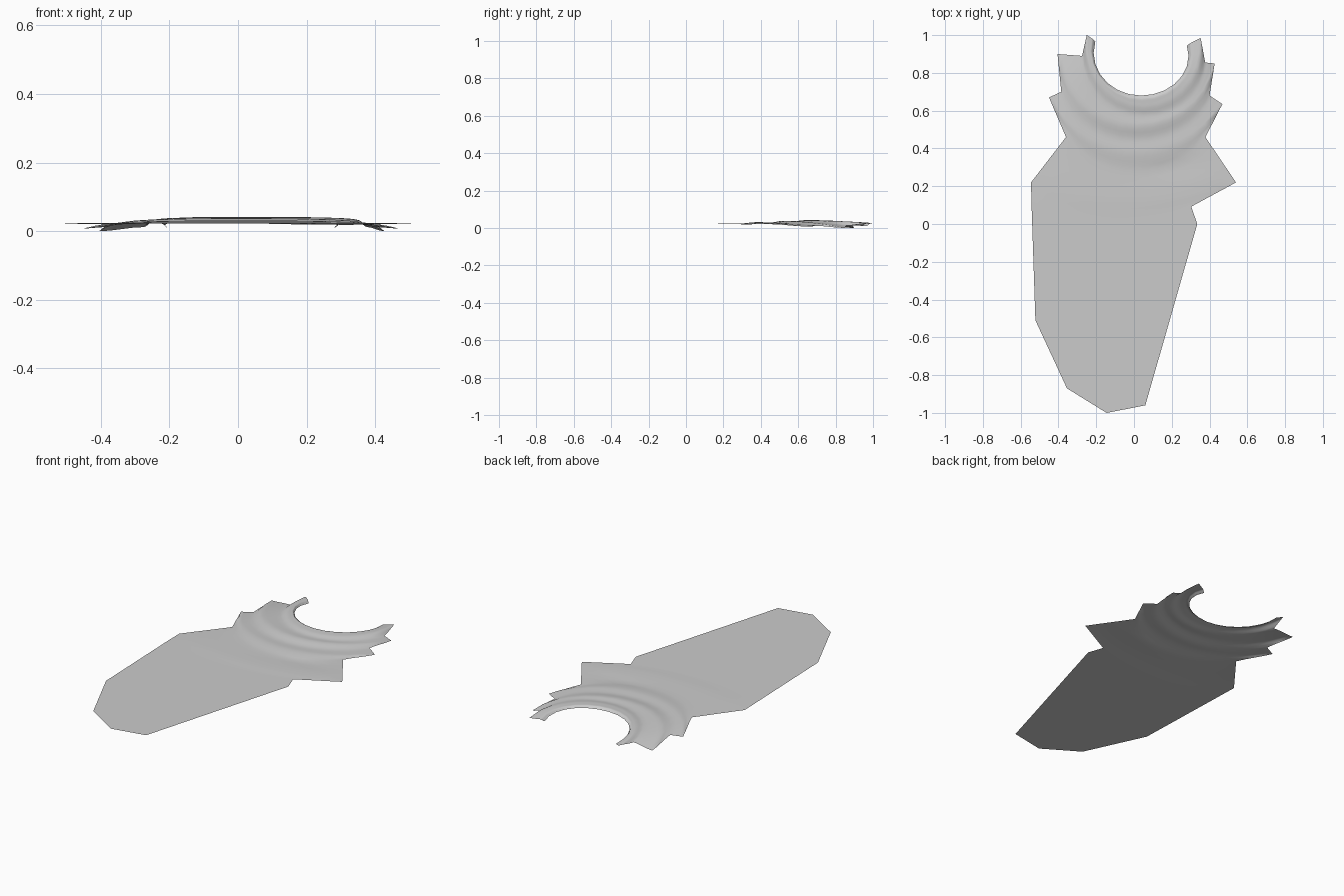
import bpy, bmesh
from math import sin, cos, radians, exp

if "Cube" in bpy.data.objects:
    bpy.data.objects.remove(bpy.data.objects["Cube"])

FLAT = 0.023
COLS, SUB = 14, 4

# Ripple rows: left end, middle y, right end, arc half angle, middle z, end z
ROWS = [
    ((-.205, .965), .680, (.280, .945), 105, .031, .010),
    ((-.222, .982), .662, (.300, .958), 102, .042, .022),
    ((-.250, 1.00), .625, (.353, .985), 98, .041, .026),
    ((-.275, .890), .575, (.377, .855), 90, .034, .012),
    ((-.405, .900), .520, (.427, .850), 85, .038, .000),
    ((-.385, .700), .445, (.400, .680), 78, .028, .012),
    ((-.450, .670), .380, (.468, .635), 70, .031, .008),
    ((-.360, .460), .280, (.378, .460), 55, .023, .020),
    ((-.545, .220), .130, (.540, .220), 35, .025, .022),
    ((-.543, .120), .030, (.303, .092), 30, FLAT, FLAT),
]


def row_points(row):
    (lx, ly), my, (rx, ry), ang, zm, ze = row
    A = radians(ang)
    cx, hw = (lx + rx) / 2, (rx - lx) / 2
    pts = []
    for i in range(COLS + 1):
        t = 2 * i / COLS - 1
        bow = (1 - cos(A * t)) / (1 - cos(A))
        x = cx + hw * sin(A * t) / sin(A)
        y = my + ((ly if t < 0 else ry) - my) * bow
        # the drape only drops towards the shoulders
        pts.append((x, y, zm + (ze - zm) * abs(t) ** 3))
    return pts


def make_object(name, bm):
    bmesh.ops.remove_doubles(bm, verts=bm.verts, dist=0.0001)
    for f in bm.faces:
        f.normal_update()
        if f.normal.z < 0:
            f.normal_flip()
        f.smooth = True
    me = bpy.data.meshes.new(name)
    bm.to_mesh(me)
    bm.free()
    ob = bpy.data.objects.new(name, me)
    bpy.context.collection.objects.link(ob)
    return ob


# Collar: rippled strips lofted between the rows
rows = [row_points(r) for r in ROWS]
bm = bmesh.new()
grid = []
for a, b in zip(rows, rows[1:]):
    for k in range(SUB):
        s = k / SUB
        e = s * s * (3 - 2 * s)
        line = []
        for p, q in zip(a, b):
            x, y = p[0] + (q[0] - p[0]) * s, p[1] + (q[1] - p[1]) * s
            z = p[2] + (q[2] - p[2]) * e
            # small crease on the right
            z -= .006 * exp(-((x - .24) / .13) ** 2 - ((y - .31 - .25 * (x - .24)) / .025) ** 2)
            line.append(bm.verts.new((x, y, z)))
        grid.append(line)
grid.append([bm.verts.new(p) for p in rows[-1]])
for a, b in zip(grid, grid[1:]):
    for i in range(COLS):
        bm.faces.new((a[i], b[i], b[i + 1], a[i + 1]))
make_object("rippled_collar", bm)

# Bib: flat tapering sheet joined to the last row
outline = [(.335, 0), (.06, -.96), (-.145, -1.0), (-.355, -.87), (-.522, -.51)]
bm = bmesh.new()
verts = [bm.verts.new(p) for p in rows[-1]]
verts += [bm.verts.new((x, y, FLAT)) for x, y in outline]
face = bm.faces.new(verts)
bmesh.ops.triangulate(bm, faces=[face])
make_object("flat_bib", bm)
